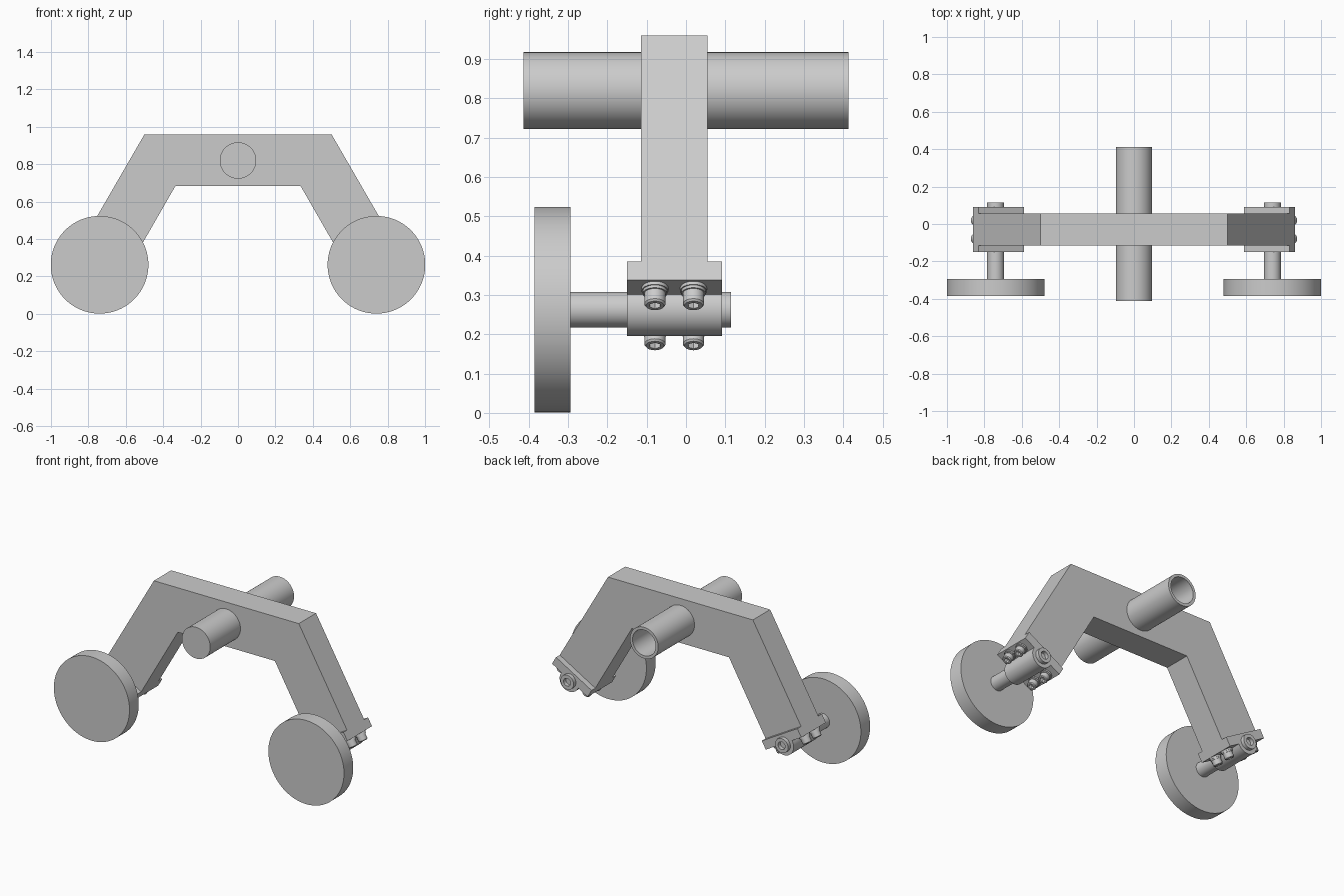
import bpy, bmesh, math
from mathutils import Matrix, Vector

cube = bpy.data.objects.get("Cube")
if cube:
    bpy.data.objects.remove(cube, do_unlink=True)

GREY = (0.6, 0.6, 0.6, 1.0)
metal = bpy.data.materials.new("plain grey metal")
metal.use_nodes = True
metal.diffuse_color = GREY
metal.node_tree.nodes["Principled BSDF"].inputs["Base Color"].default_value = GREY


def finish(name, bm, matrix):
    bmesh.ops.recalc_face_normals(bm, faces=bm.faces)
    for f in bm.faces:
        f.smooth = True
    mesh = bpy.data.meshes.new(name)
    bm.to_mesh(mesh)
    bm.free()
    mesh.set_sharp_from_angle(angle=math.radians(30))
    mesh.materials.append(metal)
    obj = bpy.data.objects.new(name, mesh)
    bpy.context.collection.objects.link(obj)
    obj.matrix_world = matrix
    return obj


def prism(name, outline, y0, y1, matrix=Matrix()):
    """Extrude an x-z outline from y0 to y1."""
    bm = bmesh.new()
    base = bm.faces.new([bm.verts.new((x, y0, z)) for x, z in outline])
    out = bmesh.ops.extrude_face_region(bm, geom=[base])
    moved = [v for v in out["geom"] if isinstance(v, bmesh.types.BMVert)]
    bmesh.ops.translate(bm, verts=moved, vec=(0, y1 - y0, 0))
    if not base.is_valid or len(bm.faces) < len(outline) + 2:
        bm.faces.new([v for v in bm.verts if v not in moved])
    return finish(name, bm, matrix)


def turned(name, profile, matrix, sides=48, hexagon=()):
    """Revolve (radius, height) points about local z; listed rings are hexagonal."""
    bm = bmesh.new()
    rings = []
    for i, (r, h) in enumerate(profile):
        ring = []
        for k in range(sides):
            a = math.tau * k / sides
            rad = r
            if i in hexagon:
                rad = r / math.cos(a % (math.pi / 3) - math.pi / 6)
            ring.append(bm.verts.new((rad * math.cos(a), rad * math.sin(a), h)))
        rings.append(ring)
    for low, high in zip(rings, rings[1:]):
        for k in range(sides):
            n = (k + 1) % sides
            bm.faces.new((low[k], low[n], high[n], high[k]))
    bm.faces.new(rings[0])
    bm.faces.new(rings[-1])
    return finish(name, bm, matrix)


def along_y(x, z):
    return Matrix.Translation((x, 0, z)) @ Matrix.Rotation(-math.pi / 2, 4, 'X')


# Arched beam with two splayed legs
WHEEL_X, WHEEL_Z = 0.74, 0.2625
LEG_TILT = math.radians(30)
HALF = 0.1415            # half width of a leg
PLATE_TOP, PLATE_BASE = 0.06, 0.005


def leg_matrix(side):
    return (Matrix.Translation((side * WHEEL_X, 0, WHEEL_Z))
            @ Matrix.Rotation(-side * LEG_TILT, 4, 'Y'))


foot = [leg_matrix(1) @ Vector((v, 0, PLATE_TOP)) for v in (HALF, -HALF)]
half = [(0.5, 0.96)] + [(p.x, p.z) for p in foot] + [(0.335, 0.683)]
outline = half + [(-x, z) for x, z in reversed(half)]
prism("arched_beam", outline, -0.115, 0.055)

# Central tube, open at the back
turned("central_tube",
       [(0.0975, -0.413), (0.0975, 0.413), (0.08, 0.413), (0.08, -0.39)],
       along_y(0, 0.82), 64)

for side, word in ((-1, "right"), (1, "left")):
    # Wheel and its hollow axle
    axis = along_y(side * WHEEL_X, WHEEL_Z)
    turned(word + "_wheel", [(0.261, -0.385), (0.261, -0.294)], axis, 96)
    turned(word + "_axle",
           [(0.045, -0.3), (0.045, 0.115), (0.024, 0.115), (0.024, -0.28)], axis)

    # Clamp plate and half-round saddle under the leg
    frame = leg_matrix(side)
    prism(word + "_clamp_plate",
          [(-HALF, PLATE_BASE), (HALF, PLATE_BASE), (HALF, PLATE_TOP), (-HALF, PLATE_TOP)],
          -0.15, 0.092, frame)
    arc = [math.pi * k / 24 for k in range(25)]
    saddle = [(0.0675 * math.cos(a), -0.0675 * math.sin(a)) for a in arc]
    saddle = [(0.0675, 0.02)] + saddle + [(-0.0675, 0.02)]
    prism(word + "_saddle", saddle, -0.15, 0.092, frame)

    # Socket bolts on stacked washers
    for v in (-0.102, 0.102):
        for y in (-0.079, 0.019):
            spot = frame @ Matrix.Translation((v, y, PLATE_BASE))
            turned(word + "_washer",
                   [(0.034, 0.002), (0.034, -0.009), (0.031, -0.009), (0.031, -0.017)],
                   spot, 36)
            turned(word + "_socket_bolt",
                   [(0.027, -0.012), (0.027, -0.047), (0.023, -0.052),
                    (0.013, -0.052), (0.013, -0.03)],
                   spot, 36, hexagon=(3, 4))
